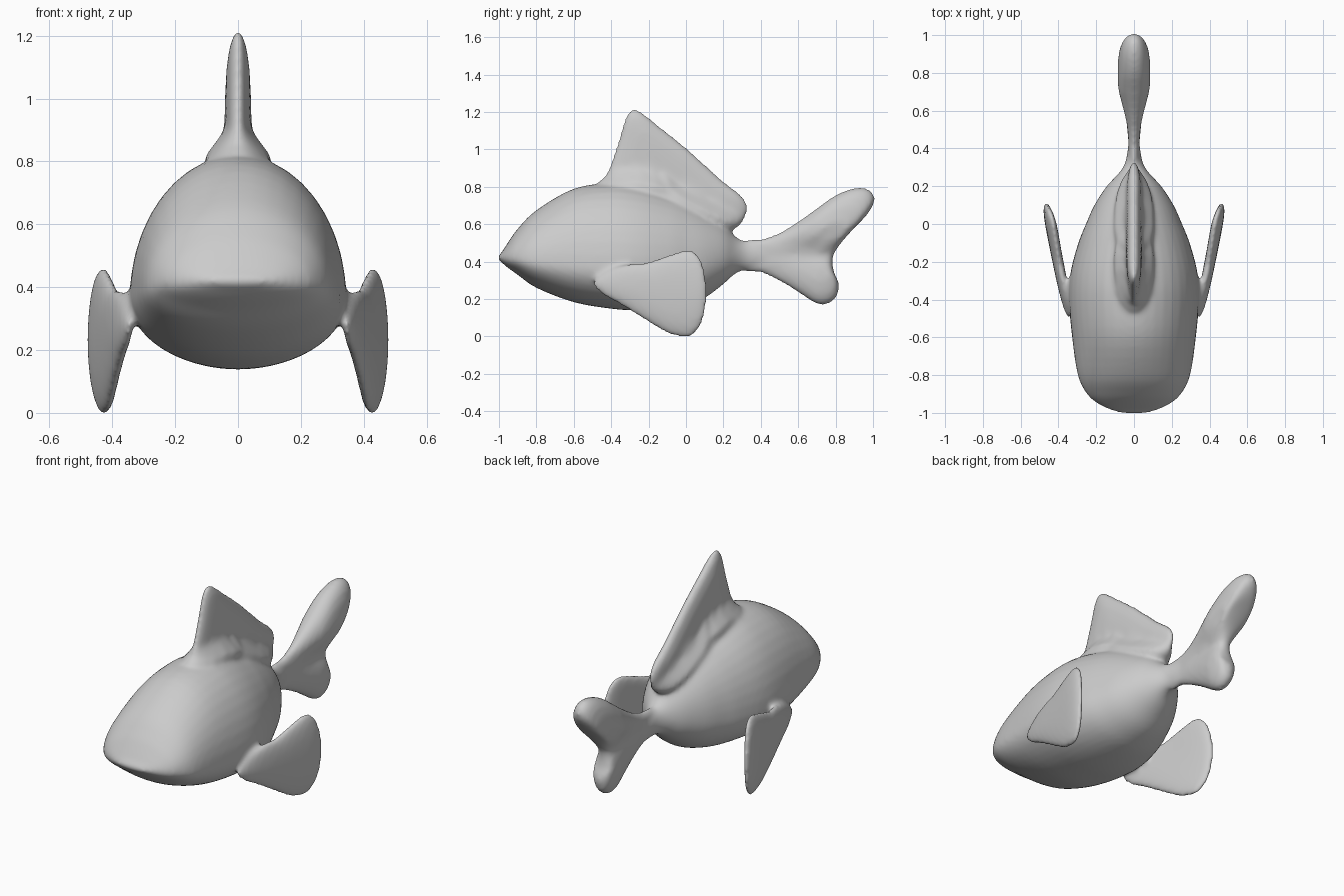
import bpy, bmesh, math

cube = bpy.data.objects.get("Cube")
if cube:
    bpy.data.objects.remove(cube, do_unlink=True)

bm = bmesh.new()


def spline(pts, steps, closed):
    """Smooth curve through points of any dimension."""
    n = len(pts)
    at = (lambda i: pts[i % n]) if closed else (lambda i: pts[max(0, min(n - 1, i))])
    out = []
    for i in range(n if closed else n - 1):
        for k in range(steps):
            t = k / steps
            out.append([b + t / 2 * (c - a + t * (2*a - 5*b + 4*c - d + t * (3*b - a - 3*c + d)))
                        for a, b, c, d in zip(at(i - 1), at(i), at(i + 1), at(i + 2))])
    if not closed:
        out.append(list(pts[-1]))
    return out


def bridge(a, b):
    n = len(a)
    for i in range(n):
        j = (i + 1) % n
        bm.faces.new((a[i], a[j], b[j], b[i]))


def loft(stations, sides=40):
    """Body sections: y, half width, top, bottom, height of widest line."""
    rings = []
    for y, w, top, bottom, mid in spline(stations, 4, False):
        ring = []
        for i in range(sides):
            a = 2 * math.pi * i / sides
            h = top - mid if math.sin(a) > 0 else mid - bottom
            ring.append(bm.verts.new((w * math.cos(a), y, mid + h * math.sin(a))))
        rings.append(ring)
    for a, b in zip(rings, rings[1:]):
        bridge(a, b)
    bm.faces.new(rings[0])
    bm.faces.new(rings[-1])


def fin(outline, centre, thick, offset=lambda y, z: 0, mirror=1):
    """Rounded blade with a side outline, swelling to a half thickness."""
    pts = spline(outline, 5, True)
    cy, cz = centre

    def vert(y, z, s, side):
        swell = thick(y, z) * math.sqrt(1 - s ** 4)
        return bm.verts.new((mirror * (offset(y, z) + side * swell), y, z))

    rim = [vert(y, z, 1, 1) for y, z in pts]
    for side in (1, -1):
        prev = rim
        for s in (.985, .94, .86, .72, .5, .25):
            ring = [vert(cy + s * (y - cy), cz + s * (z - cz), s, side) for y, z in pts]
            bridge(prev, ring)
            prev = ring
        tip = vert(cy, cz, 0, side)
        for i in range(len(prev)):
            bm.faces.new((prev[i], prev[(i + 1) % len(prev)], tip))


# Body with a wide pointed mouth and a narrow tail root
loft([(-1.005, .06, .43, .41, .42), (-.985, .125, .45, .395, .42),
      (-.95, .195, .505, .365, .415), (-.9, .25, .575, .33, .41),
      (-.8, .298, .675, .26, .395), (-.6, .328, .79, .183, .375),
      (-.4, .345, .82, .148, .36), (-.25, .335, .805, .138, .36),
      (-.1, .295, .76, .145, .37), (0, .255, .72, .165, .38),
      (.1, .21, .665, .205, .395), (.2, .145, .6, .28, .42),
      (.27, .08, .53, .34, .43), (.33, .045, .505, .355, .43),
      (.42, .03, .5, .355, .43)])

# Dorsal fin, flaring where it meets the back
def dorsal_thick(y, z):
    back = .82 - .5 * max(0, y + .2)
    return .043 + .8 * min(.08, max(0, back + .08 - z))

fin([(-.52, .7), (-.47, .82), (-.43, .86), (-.395, .95), (-.355, 1.07), (-.325, 1.17),
     (-.29, 1.215), (-.24, 1.2), (-.15, 1.13), (0, 1.01), (.1, .92), (.2, .83),
     (.3, .75), (.33, .69), (.315, .63), (.27, .58), (.15, .53), (-.1, .5), (-.4, .55)],
    (-.08, .78), dorsal_thick)

# Tail fin with two thick lobes and a groove between them
def tail_thick(y, z):
    grow = min(1, max(0, (y - .4) / .3))
    groove = math.exp(-((z - .45) / .07) ** 2)
    lobe = .06 if z > .45 else .035
    return .03 + grow * lobe * (1 - .75 * groove)

fin([(.27, .5), (.4, .52), (.5, .555), (.6, .615), (.7, .685), (.8, .755), (.9, .793),
     (.975, .787), (1.01, .735), (.975, .66), (.9, .58), (.83, .5), (.785, .42),
     (.793, .34), (.818, .28), (.805, .21), (.755, .172), (.695, .175), (.6, .235),
     (.5, .295), (.4, .34), (.27, .365)], (.71, .43), tail_thick)

# Side fins, sweeping outwards and slightly cupped
for side in (1, -1):
    fin([(-.29, .39), (-.2, .4), (-.1, .435), (0, .463), (.055, .447), (.09, .39),
         (.11, .29), (.11, .18), (.09, .08), (.05, .015), (0, -.006), (-.08, .008),
         (-.15, .043), (-.25, .105), (-.35, .168), (-.45, .225), (-.5, .29), (-.4, .36)],
        (-.1, .24), lambda y, z: .029,
        lambda y, z: .443 + .2 * y - .3 * (z - .23) ** 2, side)

bmesh.ops.recalc_face_normals(bm, faces=bm.faces)
mesh = bpy.data.meshes.new("fish")
bm.to_mesh(mesh)
bm.free()
fish = bpy.data.objects.new("fish", mesh)
bpy.context.scene.collection.objects.link(fish)
for p in mesh.polygons:
    p.use_smooth = True

# Plain grey clay
grey = bpy.data.materials.new("plain_grey")
grey.use_nodes = True
colour = (.6, .6, .6, 1)
grey.diffuse_color = colour
grey.node_tree.nodes["Principled BSDF"].inputs["Base Color"].default_value = colour
mesh.materials.append(grey)

# Fuse the parts into one skin and soften the joins
fuse = fish.modifiers.new("fuse", 'REMESH')
fuse.mode = 'VOXEL'
fuse.voxel_size = .012
fuse.use_smooth_shade = True
soften = fish.modifiers.new("soften", 'SMOOTH')
soften.factor = .5
soften.iterations = 12
